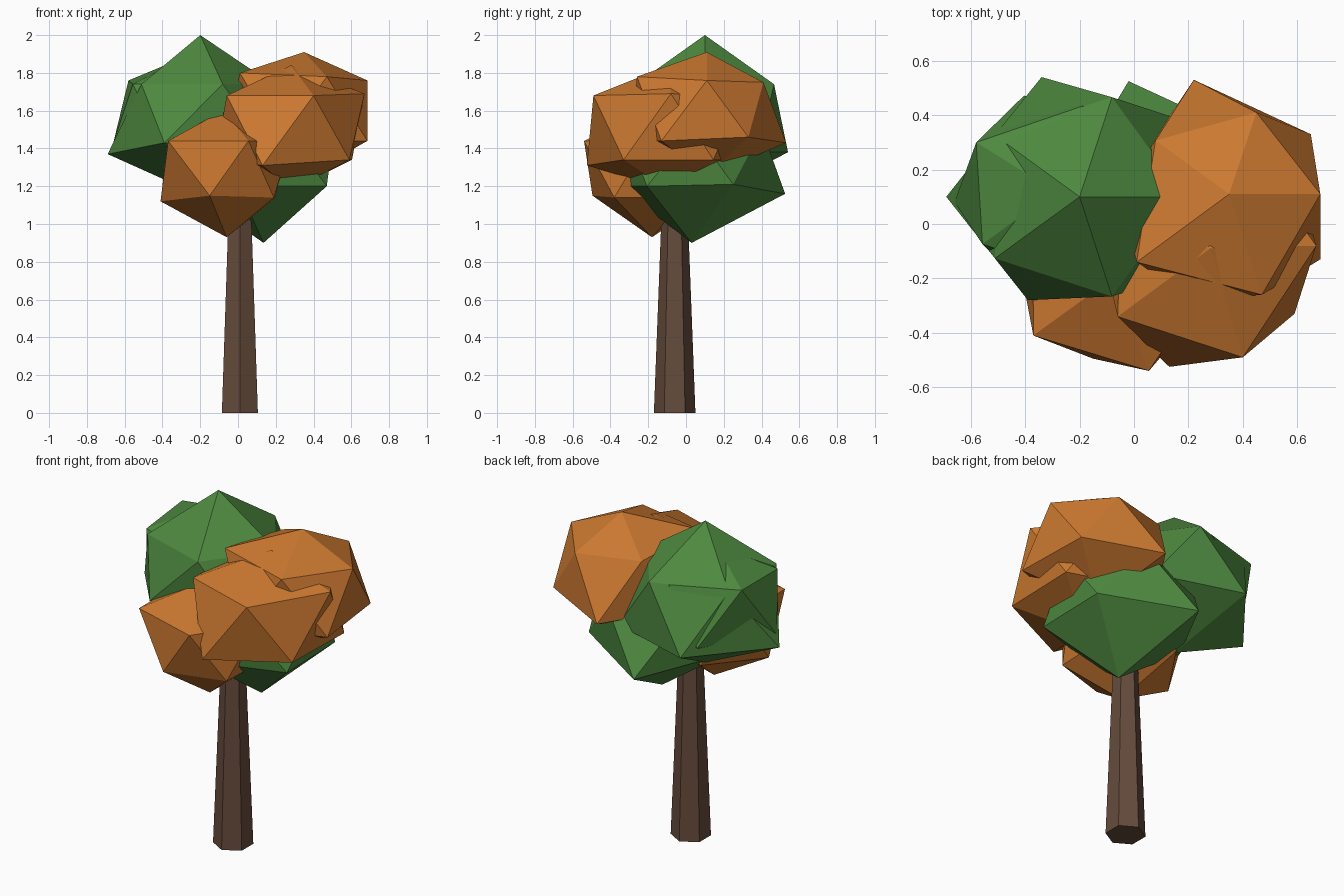
import bpy, bmesh, math

if "Cube" in bpy.data.objects:
    bpy.data.objects.remove(bpy.data.objects["Cube"])


def material(name, rgb):
    m = bpy.data.materials.new(name)
    m.diffuse_color = (*rgb, 1)
    m.use_nodes = True
    m.node_tree.nodes["Principled BSDF"].inputs["Base Color"].default_value = m.diffuse_color
    return m


GREEN = material("leaf green", (0.076, 0.25, 0.05))
ORANGE = material("autumn orange", (0.60, 0.19, 0.03))
BROWN = material("bark brown", (0.13, 0.07, 0.045))


def finish(name, bm, mat):
    mesh = bpy.data.meshes.new(name)
    bm.to_mesh(mesh)
    bm.free()
    mesh.materials.append(mat)
    ob = bpy.data.objects.new(name, mesh)
    bpy.context.collection.objects.link(ob)
    return ob


def clump(name, mat, centre, radii, heights, moved={}, bottom=None):
    """Irregular icosahedron: two rings of five between two poles.
    moved replaces single ring corners (u = upper ring, l = lower ring)."""
    bm = bmesh.new()
    cx, cy = centre
    top_z, up_z, low_z, bot_z = heights

    def ring(key, r, z, start):
        out = []
        for k in range(5):
            a = math.radians(start + 72 * k)
            p = (cx + r * math.cos(a), cy + r * math.sin(a), z)
            out.append(bm.verts.new(moved.get(key + str(k), p)))
        return out

    u = ring("u", radii[0], up_z, 0)
    l = ring("l", radii[1], low_z, 36)
    top = bm.verts.new((cx, cy, top_z))
    bot = bm.verts.new((*(bottom or centre), bot_z))
    for k in range(5):
        n = (k + 1) % 5
        for f in ((top, u[k], u[n]), (u[k], l[k], u[n]),
                  (l[k], l[n], u[n]), (bot, l[n], l[k])):
            bm.faces.new(f)
    return finish(name, bm, mat)


# Trunk: tapered six-sided post
bm = bmesh.new()
bmesh.ops.create_cone(bm, cap_ends=True, segments=6, radius1=0.11, radius2=0.062, depth=1.25)
bmesh.ops.translate(bm, verts=bm.verts, vec=(0.01, -0.06, 0.625))
finish("trunk", bm, BROWN)

# Green foliage
clump("green_crown_top", GREEN, (-0.2, 0.1), (0.385, 0.475), (2.0, 1.74, 1.38, 1.15),
      {"l2": (-0.69, 0.1, 1.37), "l3": (-0.39, -0.28, 1.43), "l1": (-0.34, 0.54, 1.38)})
clump("green_crown_side", GREEN, (-0.29, 0.12), (0.33, 0.37), (1.88, 1.74, 1.43, 1.22),
      {"u2": (-0.58, 0.3, 1.76), "l2": (-0.66, 0.08, 1.43)})
clump("green_crown_low", GREEN, (0.13, 0.04), (0.38, 0.42), (1.7, 1.5, 1.2, 0.9),
      {"l0": (0.47, 0.25, 1.21), "l1": (-0.02, 0.525, 1.16)}, (0.135, 0.03))

# Orange foliage
clump("orange_crown_back", ORANGE, (0.35, 0.11), (0.335, 0.41), (1.91, 1.76, 1.44, 1.25),
      {"u1": (0.45, 0.41, 1.75), "u3": (0.01, -0.14, 1.8), "u4": (0.47, -0.26, 1.78),
       "l0": (0.65, 0.33, 1.46), "l1": (0.22, 0.53, 1.43), "l4": (0.685, -0.13, 1.44)})
clump("orange_crown_front", ORANGE, (0.28, -0.09), (0.4, 0.4), (1.84, 1.68, 1.34, 1.18),
      {"u0": (0.67, -0.08, 1.69), "u3": (-0.06, -0.34, 1.68), "u4": (0.4, -0.49, 1.68),
       "l3": (0.13, -0.525, 1.31), "l4": (0.59, -0.33, 1.34)})
clump("orange_crown_low", ORANGE, (-0.08, -0.2), (0.36, 0.35), (1.6, 1.44, 1.14, 0.93),
      {"u3": (-0.37, -0.41, 1.44), "u4": (0.055, -0.54, 1.44), "l2": (-0.41, -0.2, 1.12),
       "l3": (-0.15, -0.495, 1.15), "l4": (0.19, -0.38, 1.14)}, (-0.06, -0.18))
